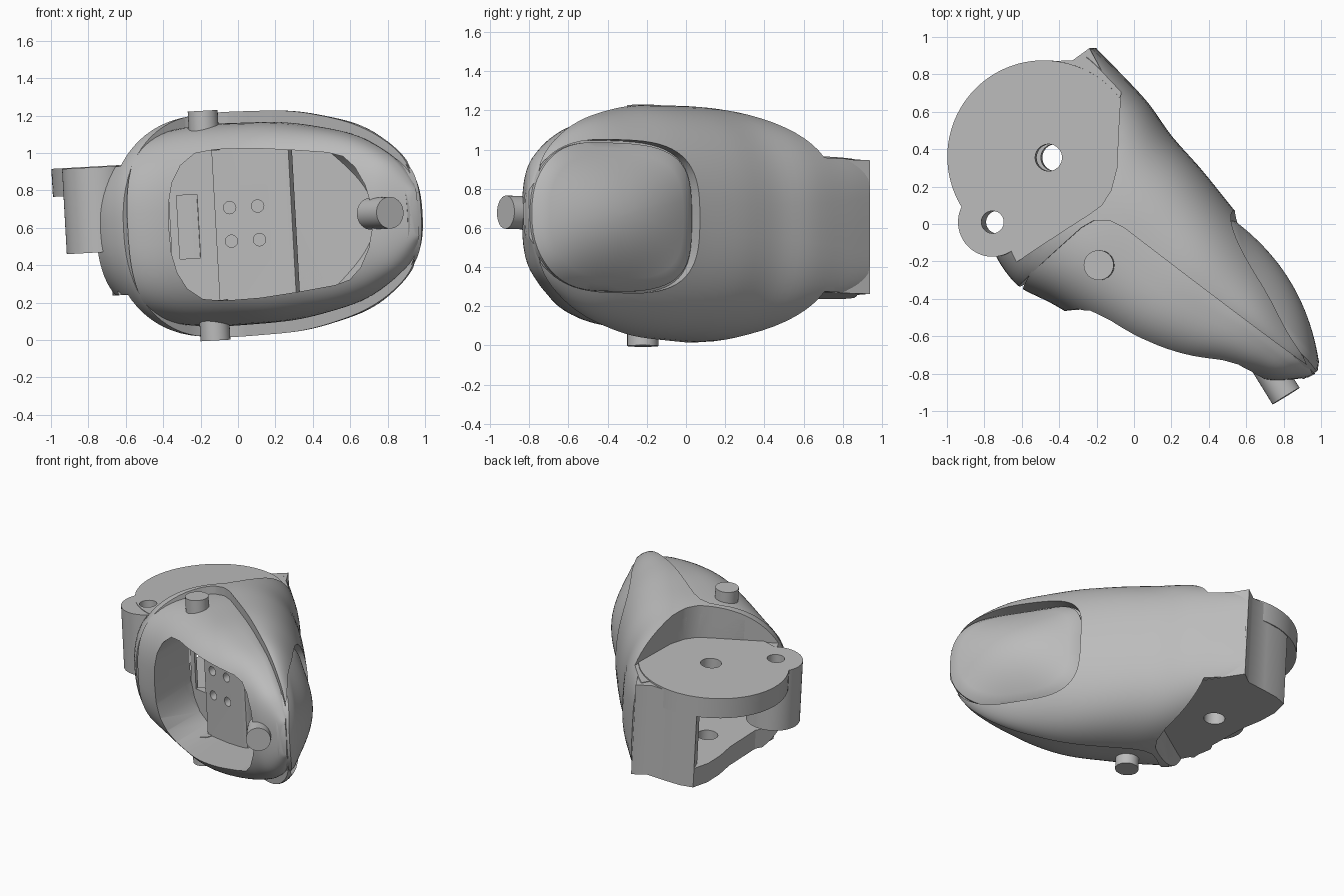
import bpy, bmesh, math
from mathutils import Vector, Matrix

old = bpy.data.objects.get("Cube")
if old:
    bpy.data.objects.remove(old, do_unlink=True)

grey = bpy.data.materials.new("matte grey")
grey.use_nodes = True
COLOUR = (0.5, 0.5, 0.5, 1)
grey.diffuse_color = COLOUR
grey.node_tree.nodes["Principled BSDF"].inputs["Base Color"].default_value = COLOUR

# The whole part leans slightly sideways; it is built symmetric about z = 0
LEAN = Matrix.Translation((0, 0, 0.62)) @ Matrix.Rotation(math.radians(-3.2), 4, 'Y')
parts, cutters = [], []


def finish(name, bm, store):
    bmesh.ops.recalc_face_normals(bm, faces=bm.faces)
    mesh = bpy.data.meshes.new(name)
    bm.to_mesh(mesh)
    bm.free()
    mesh.materials.append(grey)
    ob = bpy.data.objects.new(name, mesh)
    bpy.context.scene.collection.objects.link(ob)
    ob.matrix_world = LEAN
    ob.hide_render = store is cutters
    store.append(ob)
    return ob


def skin(name, rings, store):
    bm = bmesh.new()
    loops = [[bm.verts.new(p) for p in r] for r in rings]
    n = len(loops[0])
    for a, b in zip(loops, loops[1:]):
        for i in range(n):
            j = (i + 1) % n
            bm.faces.new((a[i], a[j], b[j], b[i]))
    bm.faces.new(loops[0])
    bm.faces.new(loops[-1])
    return finish(name, bm, store)


def prism(name, plan, z0, z1, store):
    return skin(name, [[(x, y, z) for x, y in plan] for z in (z0, z1)], store)


def circle(cx, cy, r, n=64):
    return [(cx + r * math.cos(i * math.tau / n), cy + r * math.sin(i * math.tau / n)) for i in range(n)]


def rod(name, start, end, r, store, n=32):
    start, end = Vector(start), Vector(end)
    q = (end - start).to_track_quat('Z', 'Y')
    ring = [q @ Vector((x, y, 0)) for x, y in circle(0, 0, r, n)]
    return skin(name, [[c + p for p in ring] for c in (start, end)], store)


def smooth_path(rows, steps=5):
    out = []
    for i in range(len(rows) - 1):
        a, b, c, d = (rows[min(max(k, 0), len(rows) - 1)] for k in range(i - 1, i + 3))
        for s in range(steps):
            t = s / steps
            out.append([0.5 * (2 * q + (r - p) * t + (2 * p - 5 * q + 4 * r - s4) * t * t
                        + (3 * q - p - 3 * r + s4) * t ** 3) for p, q, r, s4 in zip(a, b, c, d)])
    return out + [rows[-1]]


def cut(ob, tools):
    for tool in tools:
        m = ob.modifiers.new(tool.name, 'BOOLEAN')
        m.object, m.operation, m.solver = tool, 'DIFFERENCE', 'EXACT'


# Cross-sections from joint to tip: back x, back y, pad x, pad y, half height, back squareness
SECTIONS = [(-.21, .94, -.76, -.13, .43, 4.5), (-.09, .82, -.69, -.25, .51, 3.4),
            (.07, .65, -.59, -.35, .575, 2.8), (.20, .47, -.41, -.41, .60, 2.5),
            (.36, .29, -.20, -.51, .60, 2.4), (.53, .08, .05, -.63, .59, 2.25),
            (.67, -.09, .28, -.70, .555, 2.0), (.81, -.30, .50, -.73, .50, 1.85),
            (.915, -.50, .65, -.775, .42, 1.85), (.985, -.66, .78, -.82, .31, 2.0),
            (1.0, -.78, .93, -.82, .13, 2.2)]


def loft(name, rows, power, tall=1.0, inset=0.0, swell=0.0, n=72):
    rings = []
    path = smooth_path(rows)
    for k, (bx, by, px, py, h, square) in enumerate(path):
        back, pad = Vector((bx, by, 0)), Vector((px, py, 0))
        out = (pad - back).normalized()
        back += out * inset * (pad - back).length
        pad += out * swell * math.sin(math.pi * k / (len(path) - 1))
        mid, half = (back + pad) / 2, (back - pad) / 2
        ring = []
        for i in range(n):
            c, s = math.cos(i * math.tau / n), math.sin(i * math.tau / n)
            e = 2 / (square if c > 0 else power)
            u = math.copysign(abs(c) ** e, c)
            w = math.copysign(abs(s) ** e, s)
            ring.append(mid + half * u + Vector((0, 0, h * tall * w)))
        rings.append(ring)
    return skin(name, rings, parts)


shell = loft("outer_shell", SECTIONS, 2.4)
frame = loft("pad_frame", SECTIONS[2:], 2.7, tall=0.9, inset=0.1, swell=0.07)

# Seam where the shell stops and the pad frame takes over
seam = prism("seam_cutter", [(-.9, -.55), (-.58, -.31), (-.25, -.02), (-.18, .02), (-.10, .02),
                             (-.02, -.02), (.96, -.77), (1.2, -.95), (1.2, -1.4), (-.9, -1.4)],
             -1, 1, cutters)

# Ledges above and below the hinge
ledge = [(-.05, .72), (-.06, .3), (-.09, .18), (-.14, .1), (-.21, .05), (-.62, -.21),
         (-1.2, -.56), (-1.2, 1.3), (-.25, 1.3), (-.24, .95)]
ledges = [prism("ledge_cutter", ledge, s * .342, s * 1.0, cutters) for s in (1, -1)]
gap = prism("hinge_gap_cutter", circle(-.47, .36, .42), -.2, .2, cutters)

# Pad opening with a sloping floor
half = [(-.37, 0), (-.365, .13), (-.34, .24), (-.29, .33), (-.21, .39), (-.1, .405), (.1, .4),
        (.3, .38), (.5, .355), (.58, .33), (.64, .27), (.69, .17), (.73, 0)]
outline = half + [(x, -z) for x, z in half[-2:0:-1]]
opening = skin("opening_cutter", [[(x, -1.3, z) for x, z in outline],
                                  [(x, -.14 - .26 * x, z) for x, z in outline]], cutters)
slot = prism("slot_cutter", [(-.32, -.4), (-.21, -.4), (-.21, .2), (-.32, .2)], -.17, .17, cutters)

# Nail: a domed patch, rounder at the tip, also used larger to cut its bed
ALONG = Vector((.51, -.86, 0)).normalized()
OUT = Vector((-ALONG.y, ALONG.x, 0))
MID = Vector((.752, -.37, 0))


def nail_patch(name, grow, low, high, store):
    def point(s, w, lift):
        dome = .105 * (1 - s * s) - .19 * w * w * (1 - .8 * s * s)
        return MID + ALONG * s * .475 * grow + Vector((0, 0, w * .38 * grow)) + OUT * (dome + lift)

    def ring(r, lift):
        pts = []
        for i in range(64):
            c, s = math.cos(i * math.tau / 64), math.sin(i * math.tau / 64)
            e = .82 if c > 0 else .57
            pts.append(point(r * math.copysign(abs(c) ** e, c), r * math.copysign(abs(s) ** e, s), lift))
        return pts
    radii = [.02 + .98 * k / 12 for k in range(13)]
    rings = [ring(r, low) for r in radii] + [ring(1, (low + high) / 2)]
    rings += [ring(r, high - (.015 if r == 1 and store is parts else 0)) for r in reversed(radii)]
    return skin(name, rings, store)


nail = nail_patch("nail", 1.0, -.1, 0, parts)
bed = nail_patch("nail_bed_cutter", 1.03, -.04, .3, cutters)

# Hinge: large top cheek, smaller bottom cheek, curved back wall and side lug
HINGE, LUG = (-.438, .355), (-.738, .01)
top_cheek = prism("top_hinge_cheek", circle(-.465, .36, .515, 96), .2, .35, parts)
back_edge = [(-.22, .94), (-.31, .875), (-.45, .87), (-.57, .86), (-.66, .83)]
bottom_cheek = prism("bottom_hinge_cheek", back_edge + [
    (-.69, .7), (-.685, .55), (-.66, .4), (-.65, .1), (-.66, -.13), (-.5, -.2), (-.1, .1), (-.05, .65)],
    -.345, -.2, parts)
wall = prism("hinge_back_wall", back_edge + [(-.63, .75), (-.45, .74), (-.25, .68), (-.1, .72)],
             -.338, .338, parts)
lug = prism("side_lug", circle(*LUG, .185), -.11, .346, parts)

# Mounting block with four screw holes inside the opening
block = prism("mounting_block", [(-.12, -.22), (.25, -.33), (.29, -.33), (.31, -.3), (.31, -.1), (-.12, 0)],
              -.43, .43, parts)
screws = [rod("screw_cutter", (x, -.8, z), (x, -.12, z), .033, cutters)
          for x in (-.04, .11) for z in (-.09, .09)]

# Locating pins
for side, label in ((1, "top"), (-1, "bottom")):
    rod(label + "_pin", (-.155, -.22, side * .4), (-.155, -.22, side * .615), .08, parts)
rod("tip_pin", (.71, -.75, .015), (.815, -.92, .015), .085, parts)

# Bores through the hinge and lug
bore = prism("hinge_bore_cutter", circle(*HINGE, .072, 40), -.6, .6, cutters)
lug_bore = prism("lug_bore_cutter", circle(*LUG, .06, 40), -.2, .6, cutters)

cut(shell, [seam, *ledges, gap, opening, slot, bed, bore, lug_bore])
cut(frame, [*ledges, gap, opening, slot, bed])
cut(top_cheek, [opening, bore, lug_bore])
cut(bottom_cheek, [opening, bore])
cut(lug, [lug_bore])
cut(block, screws)

# Bake the cuts, drop the cutters and shade
bpy.context.view_layer.update()
graph = bpy.context.evaluated_depsgraph_get()
baked = [bpy.data.meshes.new_from_object(ob.evaluated_get(graph)) for ob in parts]
for ob, mesh in zip(parts, baked):
    ob.modifiers.clear()
    ob.data = mesh
for tool in cutters:
    bpy.data.objects.remove(tool, do_unlink=True)
bpy.ops.object.select_all(action='DESELECT')
for ob in parts:
    ob.select_set(True)
bpy.context.view_layer.objects.active = shell
bpy.ops.object.shade_smooth_by_angle(angle=math.radians(35))
